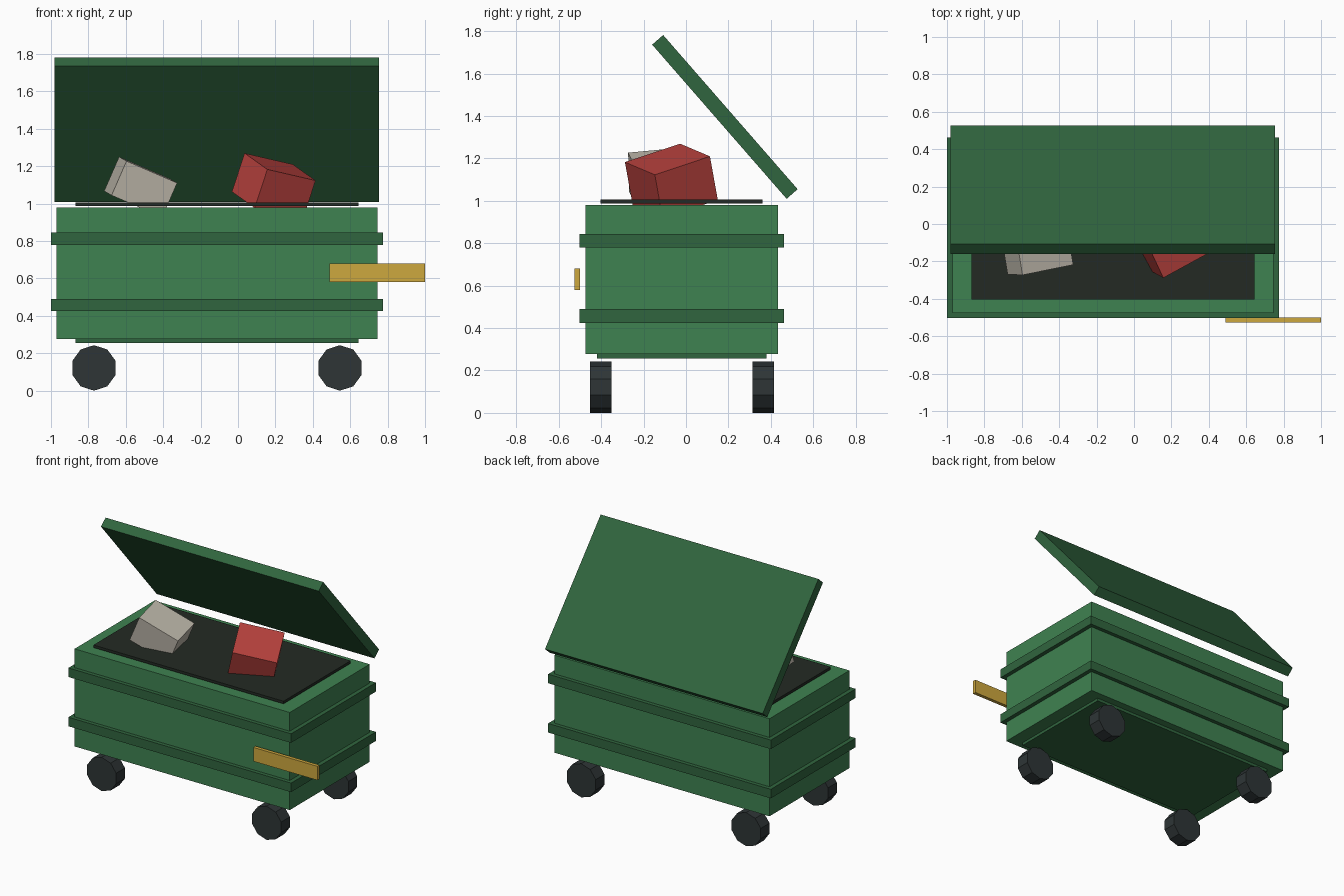
import bpy, math
from mathutils import Vector

if "Cube" in bpy.data.objects:
    bpy.data.objects.remove(bpy.data.objects["Cube"])


def material(name, rgb):
    # sRGB bytes to linear diffuse colour
    m = bpy.data.materials.new(name)
    lin = [((c / 255 + 0.055) / 1.055) ** 2.4 for c in rgb]
    m.diffuse_color = (*lin, 1)
    m.use_nodes = True
    m.node_tree.nodes["Principled BSDF"].inputs["Base Color"].default_value = m.diffuse_color
    return m


GREEN = material("body green", (63, 130, 81))
DARK_GREEN = material("dark green", (48, 101, 62))
BLACK = material("inside black", (35, 42, 36))
RUBBER = material("wheel rubber", (46, 53, 54))
GOLD = material("gold", (206, 168, 62))
RED = material("red", (188, 67, 63))
PAPER = material("paper grey", (190, 184, 171))


def box(name, center, size, mat, rot=(0, 0, 0)):
    bpy.ops.mesh.primitive_cube_add(size=1, location=center, rotation=rot)
    ob = bpy.context.object
    ob.name = name
    for v in ob.data.vertices:
        v.co *= Vector(size)
    ob.data.materials.append(mat)
    return ob


def span(name, x, y, z, mat):
    # box given by its limits on each axis
    lim = (x, y, z)
    return box(name, [(a + b) / 2 for a, b in lim], [b - a for a, b in lim], mat)


# Bin body with base plate and dark opening
span("bin_body", (-0.97, 0.745), (-0.475, 0.435), (0.277, 0.98), GREEN)
span("base_plate", (-0.87, 0.645), (-0.42, 0.38), (0.256, 0.277), DARK_GREEN)
span("opening_plate", (-0.87, 0.645), (-0.403, 0.362), (0.988, 1.007), BLACK)

# Reinforcing bands
for name, z0 in (("lower_band", 0.425), ("upper_band", 0.78)):
    span(name, (-1.0, 0.775), (-0.503, 0.463), (z0, z0 + 0.065), DARK_GREEN)

# Open lid leaning back
box("lid", (-0.1125, 0.1835, 1.396), (1.735, 0.965, 0.069), DARK_GREEN,
    (-math.radians(48.9), 0, 0))

# Side bar on the front
span("front_bar", (0.49, 1.0), (-0.526, -0.501), (0.58, 0.68), GOLD)

# Rubbish poking out
box("red_box", (0.191, -0.069, 1.0935), (0.3, 0.3, 0.22), RED, (0.3, 0.2, 0.5))
box("paper_box", (-0.5205, -0.1205, 1.089), (0.3, 0.25, 0.2), PAPER, (0.1, 0.4, 0.2))

# Ten-sided wheels, one corner pointing down
for side, x in (("left", -0.77), ("right", 0.545)):
    for end, y in (("front", -0.402), ("back", 0.364)):
        bpy.ops.mesh.primitive_cylinder_add(
            vertices=10, radius=0.1215, depth=0.1, location=(x, y, 0.1215),
            rotation=(math.pi / 2, 0, 0))
        wheel = bpy.context.object
        wheel.name = f"{end}_{side}_wheel"
        wheel.data.materials.append(RUBBER)
